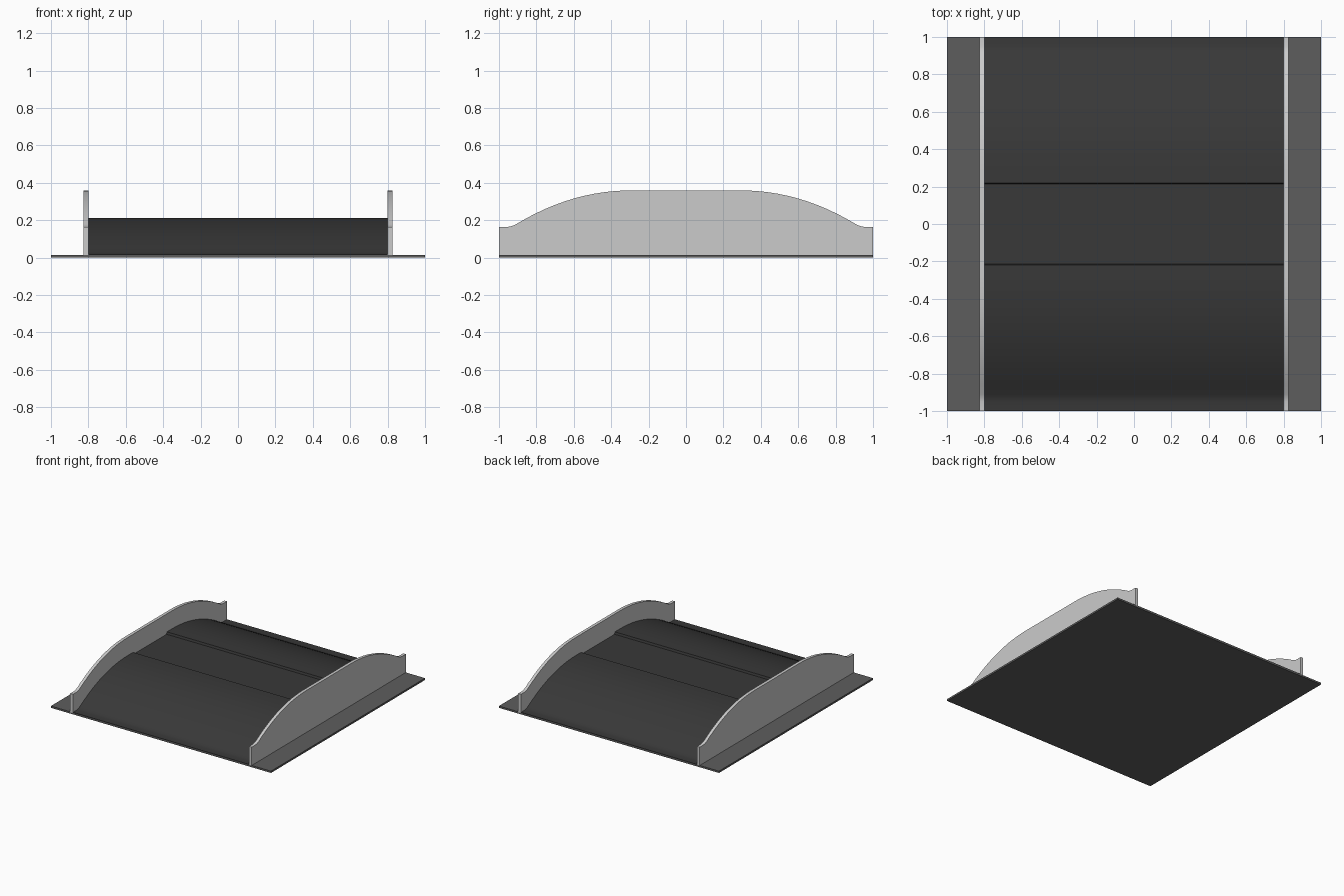
import bpy, math

if "Cube" in bpy.data.objects:
    bpy.data.objects.remove(bpy.data.objects["Cube"])

PLATE = 0.015      # base thickness
END, FLAT = 0.935, 0.28


def material(name, v):
    m = bpy.data.materials.new(name)
    m.diffuse_color = (v, v, v, 1)
    m.use_nodes = True
    m.node_tree.nodes["Principled BSDF"].inputs["Base Color"].default_value = m.diffuse_color
    return m


plate_mat = material("dark_grey", 0.11)
road_mat = material("asphalt", 0.04)


def prism(name, outline, x0, x1, mat=None):
    """Extrude a closed (y, z) outline from x0 to x1."""
    n = len(outline)
    verts = [(x, y, z) for x in (x0, x1) for y, z in outline]
    faces = [tuple(range(n))[::-1], tuple(range(n, 2 * n))]
    faces += [(i, (i + 1) % n, n + (i + 1) % n, n + i) for i in range(n)]
    me = bpy.data.meshes.new(name)
    me.from_pydata(verts, [], faces)
    me.update()
    ob = bpy.data.objects.new(name, me)
    bpy.context.collection.objects.link(ob)
    if mat:
        me.materials.append(mat)
    bpy.context.view_layer.objects.active = ob
    bpy.ops.object.select_all(action='DESELECT')
    ob.select_set(True)
    bpy.ops.object.shade_smooth_by_angle(angle=math.radians(35))
    return ob


# Arch height above the base, flat at the ends and across the crown
half = [(-1, 0.0), (-0.95, 0.0), (-0.93, 0.004)]
for i in range(13):
    y = 0.91 + (FLAT - 0.91) * i / 12
    half.append((-y, 0.195 - 0.182 * ((y - FLAT) / (0.91 - FLAT)) ** 2.1))
mirror = lambda pts: [(-y, z) for y, z in reversed(pts)]


def outline(top, lift):
    pts = [(y, PLATE + lift + z) for y, z in top]
    return pts[::-1] + [(-1, PLATE - 0.005), (1, PLATE - 0.005)]


# Base plate
prism("base_plate", [(1, PLATE), (-1, PLATE), (-1, 0), (1, 0)], -1, 1, plate_mat)

# Humped road deck with a shallow recess across the crown
step = [(-0.22, 0.195), (-0.215, 0.177)]
prism("road_deck", outline(half + step + mirror(half + step), 0.002), -0.8, 0.8, road_mat)

# Parapet walls following the arch
for name, x in (("left_wall", -0.825), ("right_wall", 0.8)):
    prism(name, outline(half + mirror(half), 0.15), x, x + 0.025)
